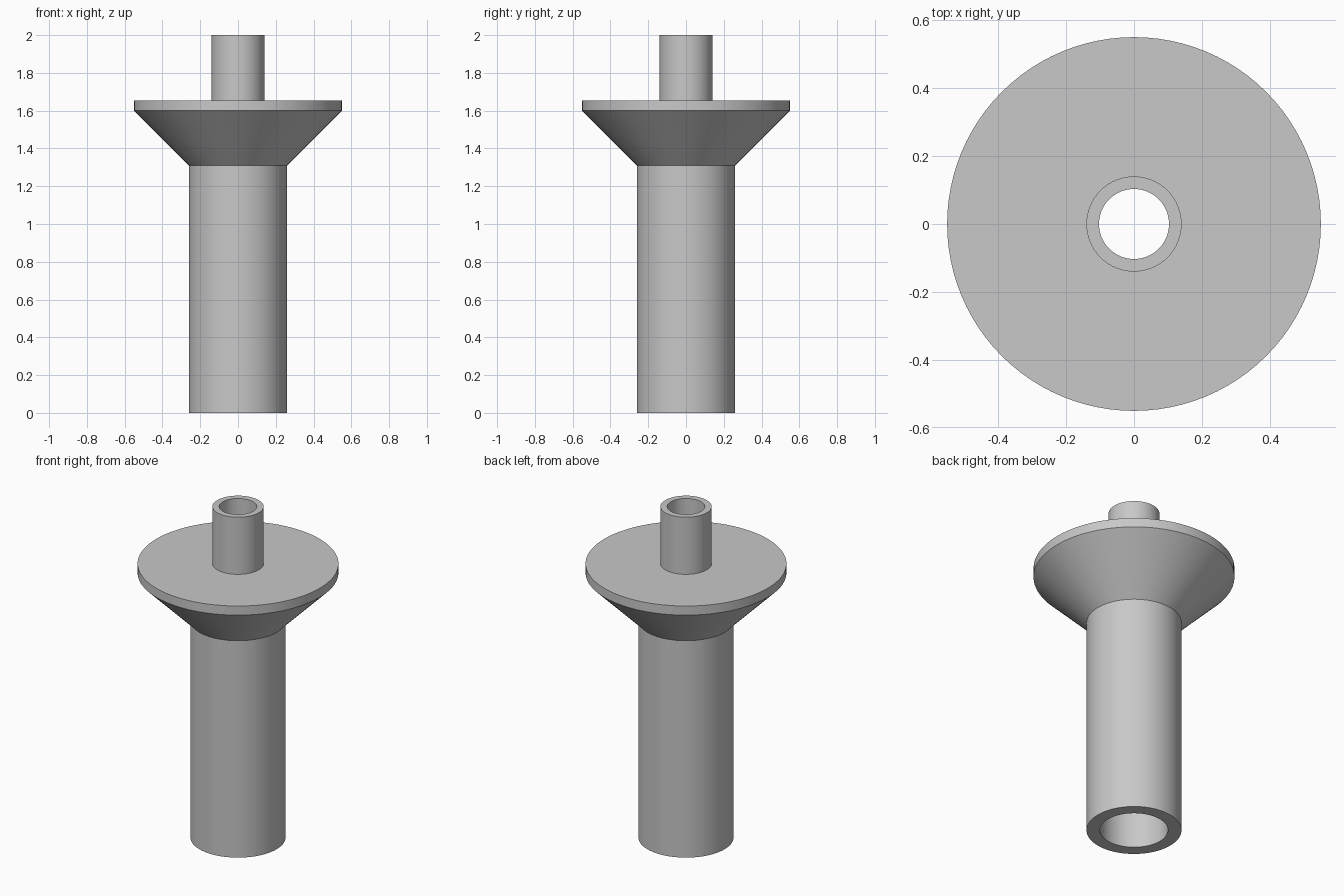
import bpy, bmesh, math

if "Cube" in bpy.data.objects:
    bpy.data.objects.remove(bpy.data.objects["Cube"])

SEGMENTS = 96

grey = bpy.data.materials.new("light grey")
grey.diffuse_color = (0.58, 0.58, 0.58, 1)
grey.use_nodes = True
grey.node_tree.nodes["Principled BSDF"].inputs["Base Color"].default_value = grey.diffuse_color


def lathe(name, profile, material):
    """Revolve a closed (radius, z) profile around the z axis."""
    bm = bmesh.new()
    rings = []
    for i in range(SEGMENTS):
        a = 2 * math.pi * i / SEGMENTS
        rings.append([bm.verts.new((r * math.cos(a), r * math.sin(a), z))
                      for r, z in profile])
    n = len(profile)
    for i in range(SEGMENTS):
        a, b = rings[i], rings[(i + 1) % SEGMENTS]
        for j in range(n):
            k = (j + 1) % n
            bm.faces.new((a[j], b[j], b[k], a[k]))
    bmesh.ops.recalc_face_normals(bm, faces=bm.faces)
    mesh = bpy.data.meshes.new(name)
    bm.to_mesh(mesh)
    bm.free()
    mesh.materials.append(material)
    obj = bpy.data.objects.new(name, mesh)
    bpy.context.collection.objects.link(obj)
    bpy.ops.object.select_all(action='DESELECT')
    obj.select_set(True)
    bpy.context.view_layer.objects.active = obj
    bpy.ops.object.shade_smooth_by_angle(angle=math.radians(30))
    return obj


# Hollow stem, flared collar and narrow spout as one turned piece
lathe("flanged_tube", [
    (0.26, 0.0), (0.26, 1.31),                  # stem
    (0.55, 1.60), (0.55, 1.655),                # flared collar and rim
    (0.14, 1.655), (0.14, 2.0),                 # spout
    (0.103, 2.0), (0.103, 1.31),                # narrow bore
    (0.186, 1.31), (0.186, 0.0),                # wide bore
], grey)
